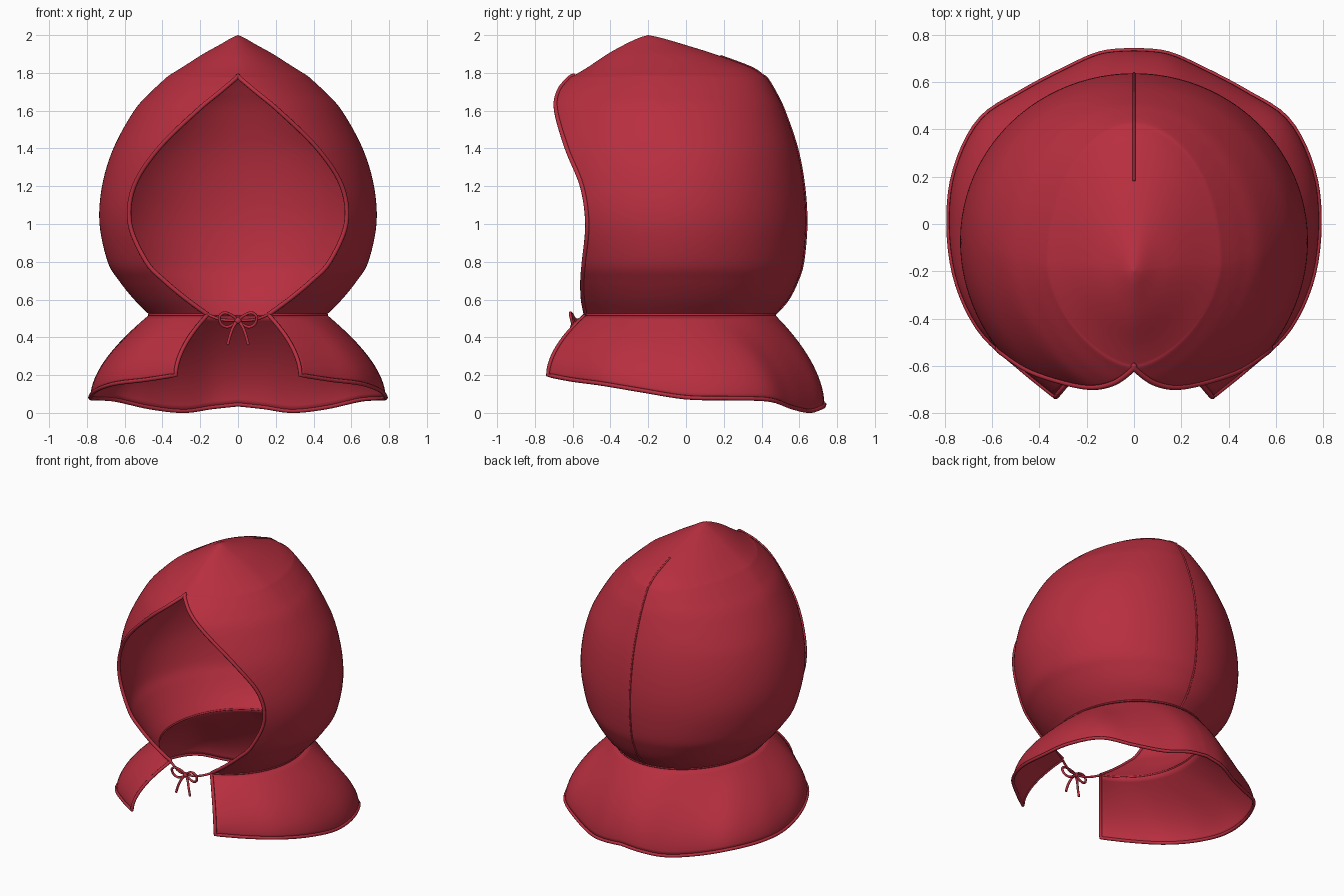
import bpy, bmesh, math
from mathutils import Vector

if "Cube" in bpy.data.objects:
    bpy.data.objects.remove(bpy.data.objects["Cube"])

cloth = bpy.data.materials.new("red_cloth")
cloth.diffuse_color = (0.48, 0.028, 0.05, 1)
cloth.use_nodes = True
cloth.node_tree.nodes["Principled BSDF"].inputs["Base Color"].default_value = cloth.diffuse_color


def spline(points, steps):
    """Smooth curve through points of any dimension."""
    out, n = [], len(points)
    for i in range(n - 1):
        a, b, c, d = (points[max(0, min(n - 1, k))] for k in (i - 1, i, i + 1, i + 2))
        for s in range(steps):
            t = s / steps
            out.append([0.5 * (2 * q + (r - p) * t + (2 * p - 5 * q + 4 * r - w) * t * t
                               + (3 * q - p - 3 * r + w) * t ** 3)
                        for p, q, r, w in zip(a, b, c, d)])
    out.append(list(points[-1]))
    return out


def finish(obj, angle):
    bpy.ops.object.select_all(action='DESELECT')
    obj.select_set(True)
    bpy.context.view_layer.objects.active = obj
    bpy.ops.object.shade_smooth_by_angle(angle=math.radians(angle))


def sheet(name, rows):
    """Thin cloth surface from rows of points, lowest row first."""
    bm = bmesh.new()
    grid = [[bm.verts.new(p) for p in row] for row in rows]
    for lo, hi in zip(grid, grid[1:]):
        for j in range(len(lo) - 1):
            bm.faces.new((lo[j], lo[j + 1], hi[j + 1], hi[j]))
    bmesh.ops.remove_doubles(bm, verts=bm.verts, dist=0.0008)
    me = bpy.data.meshes.new(name)
    bm.to_mesh(me)
    bm.free()
    me.materials.append(cloth)
    obj = bpy.data.objects.new(name, me)
    bpy.context.collection.objects.link(obj)
    finish(obj, 35)
    mod = obj.modifiers.new("thickness", 'SOLIDIFY')
    mod.thickness = 0.006
    mod.offset = -1


def tube(name, paths, radius):
    cu = bpy.data.curves.new(name, 'CURVE')
    cu.dimensions = '3D'
    cu.bevel_depth = radius
    cu.bevel_resolution = 2
    cu.use_fill_caps = True
    for path in paths:
        sp = cu.splines.new('POLY')
        sp.points.add(len(path) - 1)
        for pt, co in zip(sp.points, path):
            pt.co = (*co, 1)
    cu.materials.append(cloth)
    obj = bpy.data.objects.new(name, cu)
    bpy.context.collection.objects.link(obj)
    bpy.ops.object.select_all(action='DESELECT')
    obj.select_set(True)
    bpy.context.view_layer.objects.active = obj
    bpy.ops.object.convert(target='MESH')
    finish(bpy.context.object, 60)


def mirrored(p):
    return Vector((-p[0], p[1], p[2]))


def symmetric(half):
    """Complete a right-hand row that ends on the centre line."""
    return half + [mirrored(p) for p in half[-2::-1]]


def hood_slice(z, w, xo, yf, yb, m=24):
    """Half slice: front edge, round the side, to the back centre."""
    w = max(w, 1e-4)
    xo = max(0.0, min(xo, w * 0.98))
    k = max(0.0, min(1.0, (z - 1.4) / 0.4))
    n = 2 - 0.4 * k
    yc = -0.07 - 0.1 * k
    if z > 1.9:
        yc -= 0.3 * (z - 1.9)
    t0 = math.acos((xo / w) ** (n / 2))
    depth = (yc - yf) / math.sin(t0) ** (2 / n)
    pts = []
    for i in range(m):
        t = t0 * (1 - i / m)
        pts.append(Vector((w * math.cos(t) ** (2 / n), yc - depth * math.sin(t) ** (2 / n), z)))
    pts[0].x = xo
    for i in range(m + 1):
        t = math.pi / 2 * i / m
        pts.append(Vector((w * math.cos(t), yc + (yb - yc) * math.sin(t), z)))
    pts[-1].x = 0
    return pts


# Hood: height, half width, half opening, front y, back y
below_tip = [(0.52, .47, .16, -.53, .47), (0.60, .55, .27, -.545, .54), (0.70, .63, .39, -.548, .59),
             (0.80, .69, .485, -.54, .62), (1.00, .733, .572, -.522, .637), (1.20, .72, .55, -.55, .625),
             (1.40, .66, .42, -.63, .588), (1.60, .55, .215, -.687, .52), (1.70, .46, .095, -.675, .472),
             (1.77, .385, .012, -.62, .43), (1.785, .368, 0, -.595, .41)]
above_tip = [(1.785, .368, 0, -.595, .41), (1.83, .295, 0, -.52, .34), (1.90, .185, 0, -.415, .15),
             (1.95, .095, 0, -.325, -.01), (1.985, .035, 0, -.25, -.13), (2.0, 0, 0, -.2, -.2)]
lower = [hood_slice(*r) for r in spline(below_tip, 6)]
upper = [hood_slice(*r) for r in spline(above_tip, 6)]
halves = lower + upper[1:]
sheet("hood", [symmetric(h) for h in halves])

# Piping round the face opening
edge = [h[0] for h in lower]
tube("face_piping", [edge + [mirrored(p) for p in edge[-2::-1]]], 0.012)

# Seam down the back of the hood
seam = [h[-1] for h in halves if h[-1].y > 0.17]
tube("back_seam", [seam], 0.006)

# Cape: hangs from the neck row to a wavy hem
neck = halves[0]
hem_points = [(.33, -.73, .20), (.49, -.60, .175), (.65, -.45, .155), (.75, -.24, .12), (.782, 0, .082),
              (.755, .23, .077), (.65, .44, .07), (.47, .56, .03), (.29, .655, .01), (.14, .72, .03),
              (0, .733, .045)]
fine = spline(hem_points, 12)
hem = []
for j in range(len(neck)):
    f = j / (len(neck) - 1) * (len(fine) - 1)
    a = min(int(f), len(fine) - 2)
    hem.append(Vector(fine[a]).lerp(Vector(fine[a + 1]), f - a))
cape = []
for i in range(17):
    drop = 1 - i / 16
    out = 1 - (1 - drop) ** 1.8
    row = []
    for p, q in zip(neck, hem):
        c = p.lerp(q, out)
        c.z = p.z + (q.z - p.z) * drop
        row.append(c)
    cape.append(symmetric(row))
sheet("cape", cape)

# Piping round the cape edges, and the seam where cape meets hood
right_edge = [r[0] for r in cape[::-1]]
tube("cape_piping", [right_edge + cape[0][1:-1] + [mirrored(p) for p in right_edge[::-1]]], 0.011)
tube("neck_seam", [symmetric(neck)], 0.007)

# Tie cord with a bow: strap, loop and tail on each side
strap = spline([(.16, -.535, .52), (.10, -.56, .497), (.05, -.58, .49), (0, -.585, .49)], 5)
loop = spline([(0, -.59, .49), (.03, -.60, .515), (.07, -.612, .53), (.098, -.61, .51),
               (.09, -.60, .472), (.06, -.592, .455), (.025, -.59, .468), (0, -.59, .488)], 5)
tail = spline([(0, -.592, .49), (.025, -.605, .455), (.042, -.618, .41), (.055, -.622, .36)], 5)
parts = [strap, loop, tail]
tube("tie_bow", parts + [[mirrored(p) for p in part] for part in parts], 0.008)

# Knot
bpy.ops.mesh.primitive_uv_sphere_add(segments=16, ring_count=10, radius=0.018, location=(0, -.592, .488))
knot = bpy.context.object
knot.name = "tie_knot"
knot.data.materials.append(cloth)
finish(knot, 60)
